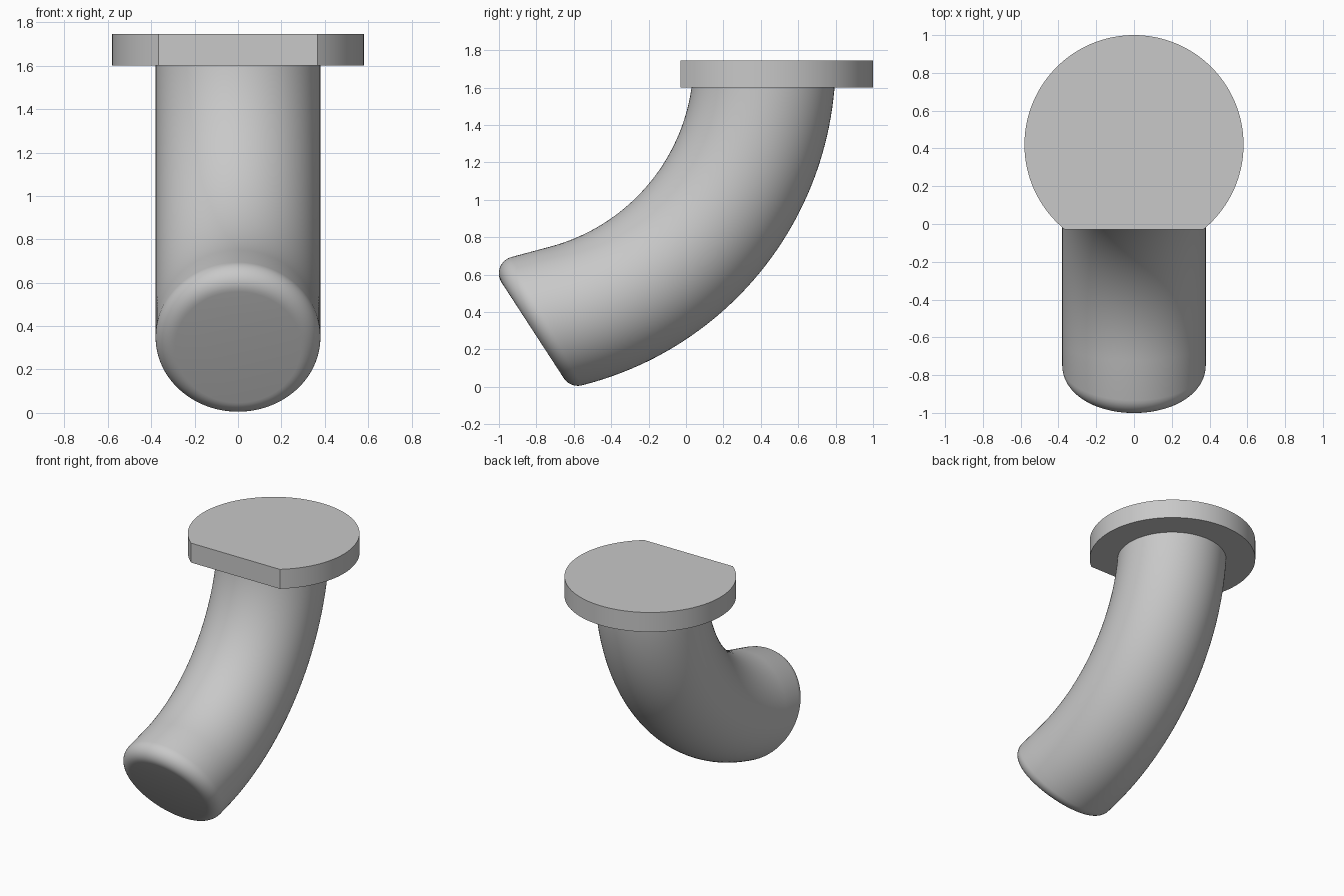
import bpy, bmesh, math
from mathutils import Vector

cube = bpy.data.objects.get("Cube")
if cube:
    bpy.data.objects.remove(cube, do_unlink=True)

GREY = (0.58, 0.58, 0.58, 1)
mat = bpy.data.materials.new("plain grey")
mat.use_nodes = True
mat.diffuse_color = GREY
mat.node_tree.nodes["Principled BSDF"].inputs["Base Color"].default_value = GREY


def make_object(name, bm, angle):
    bmesh.ops.recalc_face_normals(bm, faces=bm.faces)
    mesh = bpy.data.meshes.new(name)
    bm.to_mesh(mesh)
    bm.free()
    mesh.materials.append(mat)
    ob = bpy.data.objects.new(name, mesh)
    bpy.context.collection.objects.link(ob)
    bpy.ops.object.select_all(action='DESELECT')
    ob.select_set(True)
    bpy.context.view_layer.objects.active = ob
    bpy.ops.object.shade_smooth_by_angle(angle=math.radians(angle))
    return ob


def loft(rings):
    """Skin closed rings of points and cap both ends."""
    bm = bmesh.new()
    loops = [[bm.verts.new(p) for p in ring] for ring in rings]
    n = len(loops[0])
    for a, b in zip(loops, loops[1:]):
        for i in range(n):
            j = (i + 1) % n
            bm.faces.new((a[i], a[j], b[j], b[i]))
    bm.faces.new(loops[0])
    bm.faces.new(loops[-1])
    return bm


TOP, FLANGE_Y = 1.745, 0.42

# Flange: disc with one flat side at the front
RADIUS, FLAT = 0.58, 0.45
half = math.acos(FLAT / RADIUS)
steps = 96
outline = []
for i in range(steps + 1):
    a = -math.pi / 2 + half + (2 * math.pi - 2 * half) * i / steps
    outline.append((RADIUS * math.cos(a), FLANGE_Y + RADIUS * math.sin(a)))
make_object("flange", loft([[(x, y, z) for x, y in outline] for z in (1.6, TOP)]), 25)

# Pipe: bend, short straight tail, and a slanted end with a rounded rim
BEND, PIPE, SIDES = 1.41, 0.38, 96
X = Vector((1, 0, 0))
pivot = Vector((0, FLANGE_Y - BEND, TOP))


def section(theta):
    radial = Vector((0, math.cos(theta), -math.sin(theta)))
    return [pivot + radial * (BEND + PIPE * math.cos(p)) + X * PIPE * math.sin(p)
            for p in angles]


angles = [2 * math.pi * i / SIDES for i in range(SIDES)]
end = math.radians(75)
start = math.radians(0.5)
rings = [section(start + (end - start) * i / 48) for i in range(49)]

# Rounded rim: an arc tangent to the pipe wall and the slanted face
along = Vector((0, -math.sin(end), -math.cos(end)))
radial = Vector((0, math.cos(end), -math.sin(end)))
face_point = Vector((0, -1.05, 0.656))
normal = Vector((0, -0.838, -0.545)).normalized()
FILLET, ROUND = 0.09, 10
slope = along.dot(normal)
rim = [[] for _ in range(ROUND + 1)]
for phi, p in zip(angles, rings[-1]):
    corner = p + along * ((face_point - p).dot(normal) / slope)
    edge = X * math.cos(phi) - radial * math.sin(phi)
    edge -= along * (edge.dot(normal) / slope)
    inward = normal.cross(edge).normalized()
    if inward.dot(radial * math.cos(phi) + X * math.sin(phi)) > 0:
        inward.negate()
    back = -along
    alpha = back.angle(inward)
    centre = corner + (back + inward).normalized() * FILLET / math.sin(alpha / 2)
    reach = FILLET / math.tan(alpha / 2)
    d1 = (corner + back * reach - centre).normalized()
    d2 = (corner + inward * reach - centre).normalized()
    for k in range(ROUND + 1):
        rim[k].append(centre + d1.slerp(d2, k / ROUND) * FILLET)
make_object("bent_pipe", loft(rings + rim), 35)
